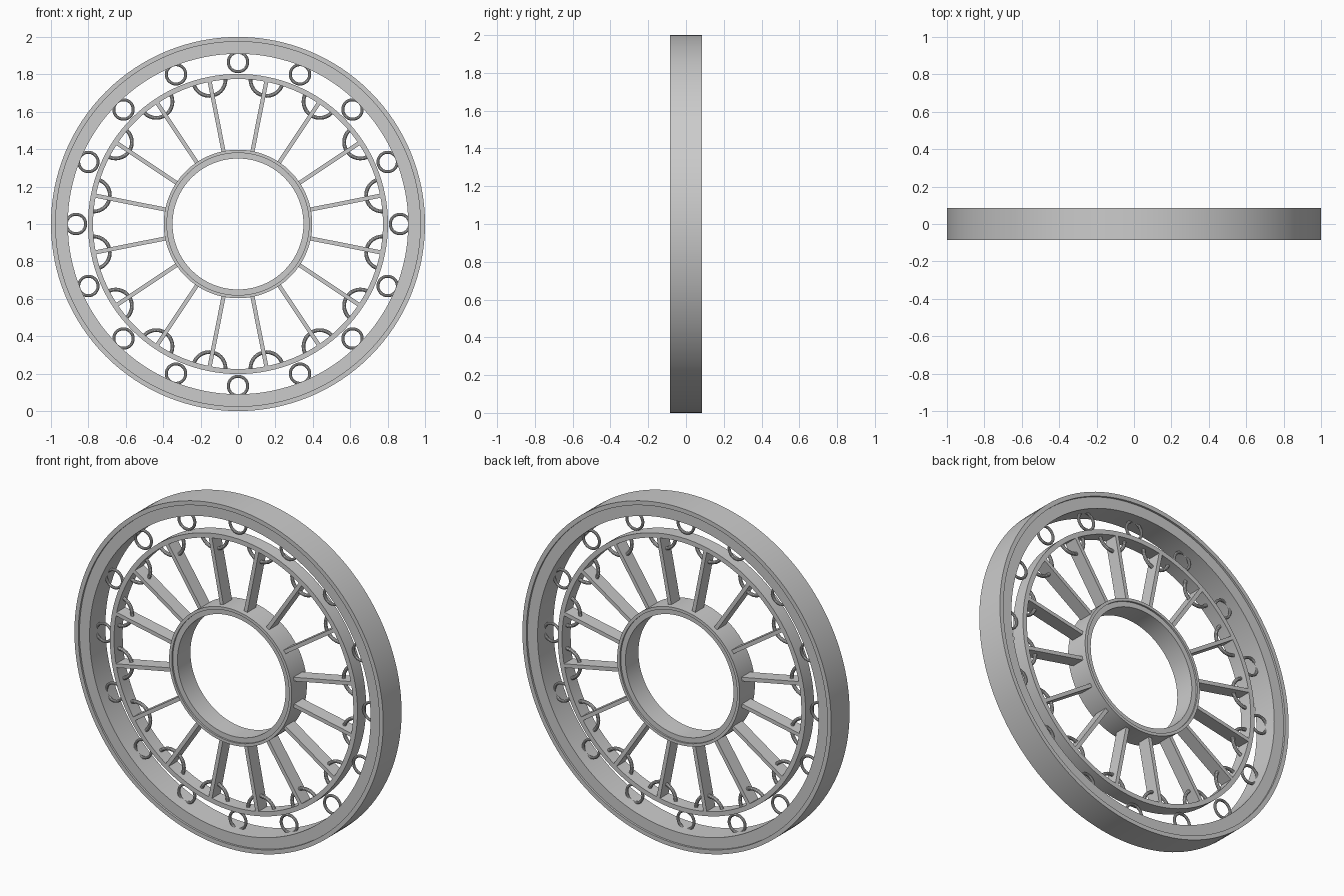
import bpy, bmesh
from math import sin, cos, pi
from mathutils import Matrix, Vector

cube = bpy.data.objects.get("Cube")
if cube:
    bpy.data.objects.remove(cube, do_unlink=True)

grey = bpy.data.materials.new("plain grey")
grey.use_nodes = True
grey.diffuse_color = (0.6, 0.6, 0.6, 1)
grey.node_tree.nodes["Principled BSDF"].inputs["Base Color"].default_value = (0.6, 0.6, 0.6, 1)

COUNT = 16
STEP = 2 * pi / COUNT
CENTRE = Vector((0, 0, 1))


def finish(name, bm, smooth=True):
    bmesh.ops.recalc_face_normals(bm, faces=bm.faces)
    mesh = bpy.data.meshes.new(name)
    bm.to_mesh(mesh)
    bm.free()
    mesh.materials.append(grey)
    obj = bpy.data.objects.new(name, mesh)
    bpy.context.collection.objects.link(obj)
    if smooth:
        bpy.ops.object.select_all(action='DESELECT')
        obj.select_set(True)
        bpy.context.view_layer.objects.active = obj
        bpy.ops.object.shade_smooth_by_angle(angle=0.6)
    return obj


def sweep(bm, rows, closed):
    """Skin a list of closed cross-sections."""
    rings = [[bm.verts.new(p) for p in row] for row in rows]
    n = len(rings[0])
    pairs = list(zip(rings, rings[1:] + rings[:1]))
    for a, b in pairs if closed else pairs[:-1]:
        for k in range(n):
            m = (k + 1) % n
            bm.faces.new((a[k], a[m], b[m], b[k]))
    if not closed:
        bm.faces.new(rings[0])
        bm.faces.new(rings[-1])


def lathe(name, half, segments=128):
    """Turn a front half profile (radius, depth), mirrored in depth, about the wheel axis."""
    profile = [(r, -y) for r, y in half] + [(r, y) for r, y in reversed(half)]
    bm = bmesh.new()
    rows = []
    for i in range(segments):
        a = 2 * pi * i / segments
        rows.append([CENTRE + Vector((r * sin(a), y, r * cos(a))) for r, y in profile])
    sweep(bm, rows, True)
    return finish(name, bm)


def hoop(name, angle, radius, major, tube, start, end, segments, closed):
    """Round-wire hoop or arc lying in the wheel plane."""
    turn = Matrix.Rotation(angle, 3, 'Y')
    bm = bmesh.new()
    rows = []
    for i in range(segments + (0 if closed else 1)):
        a = start + (end - start) * i / segments
        row = []
        for k in range(10):
            b = 2 * pi * k / 10
            d = major + tube * cos(b)
            row.append(CENTRE + turn @ Vector((d * cos(a), tube * sin(b), radius + d * sin(a))))
        rows.append(row)
    sweep(bm, rows, closed)
    return finish(name, bm)


# Rings with a shallow step on both faces
lathe("outer_rim", [(0.91, 0.073), (0.975, 0.073), (0.975, 0.085), (1.0, 0.085)])
lathe("middle_ring", [(0.775, 0.04), (0.802, 0.04)])
lathe("hub_ring", [(0.35, 0.06), (0.38, 0.06), (0.38, 0.07), (0.397, 0.07)])

for i in range(COUNT):
    # Flat spokes between hub and middle ring
    mid = (i + 0.5) * STEP
    bm = bmesh.new()
    bmesh.ops.create_cube(bm, size=1)
    bmesh.ops.scale(bm, vec=(0.022, 0.08, 0.4), verts=bm.verts)
    bmesh.ops.translate(bm, vec=(0, 0, 0.585), verts=bm.verts)
    bmesh.ops.transform(bm, matrix=Matrix.Translation(CENTRE) @ Matrix.Rotation(mid, 4, 'Y'),
                        verts=bm.verts)
    finish(f"spoke_{i + 1}", bm, smooth=False)

    # Wire arcs crossing each spoke, wire hoops joining rim and middle ring
    hoop(f"spoke_arc_{i + 1}", mid, 0.787, 0.087, 0.01, pi, 2 * pi, 16, False)
    hoop(f"small_hoop_{i + 1}", i * STEP, 0.866, 0.052, 0.008, 0, 2 * pi, 28, True)
